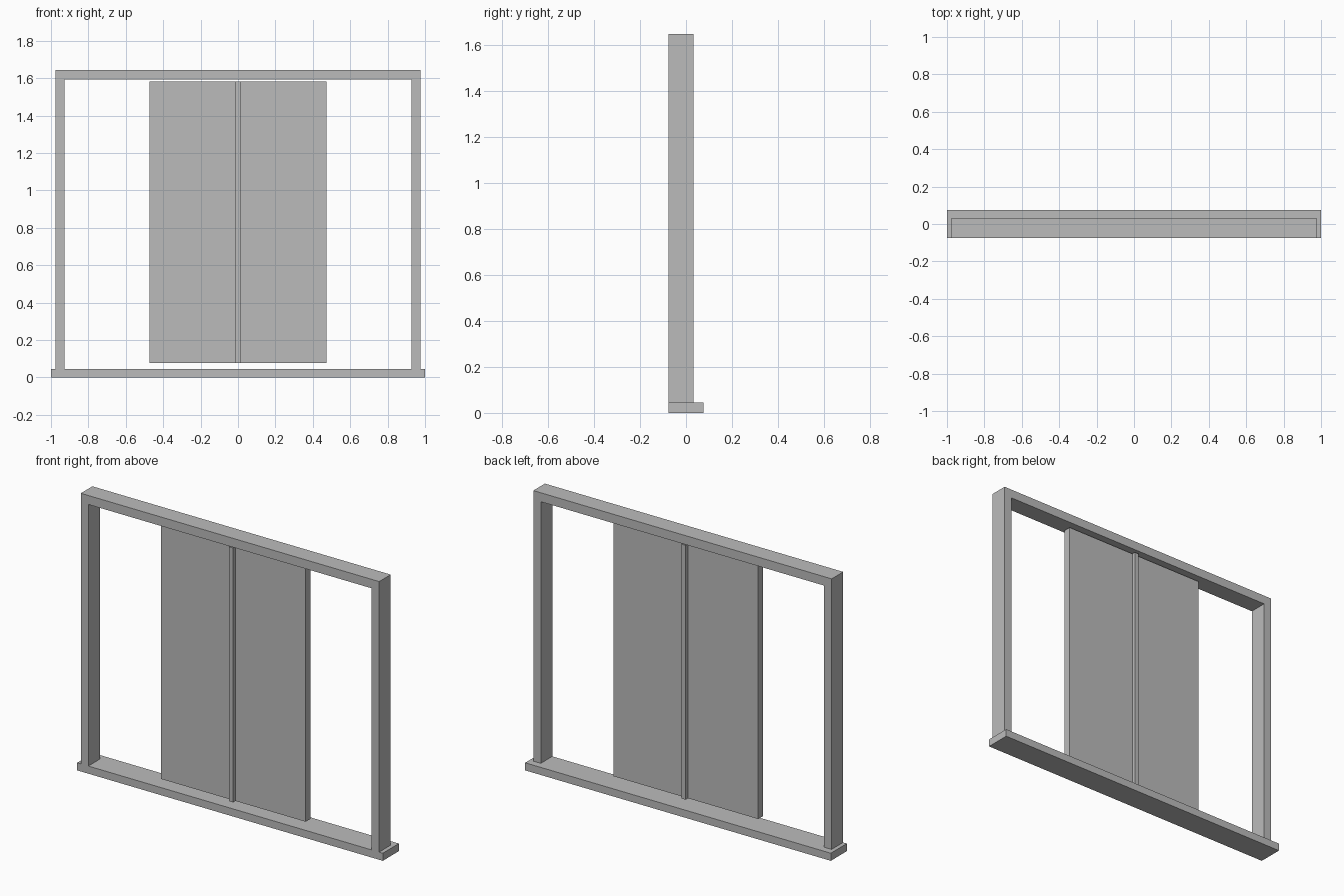
import bpy
import bmesh
from mathutils import Vector

cube = bpy.data.objects.get("Cube")
if cube:
    bpy.data.objects.remove(cube, do_unlink=True)

GREY = (0.5, 0.5, 0.5, 1.0)
grey = bpy.data.materials.new("plain_grey")
grey.use_nodes = True
grey.diffuse_color = GREY
grey.node_tree.nodes["Principled BSDF"].inputs["Base Color"].default_value = GREY


def finish(name, bm):
    bmesh.ops.recalc_face_normals(bm, faces=bm.faces)
    mesh = bpy.data.meshes.new(name)
    bm.to_mesh(mesh)
    bm.free()
    mesh.materials.append(grey)
    obj = bpy.data.objects.new(name, mesh)
    bpy.context.collection.objects.link(obj)
    return obj


def box(name, low, high):
    low, high = Vector(low), Vector(high)
    bm = bmesh.new()
    bmesh.ops.create_cube(bm, size=1)
    for v in bm.verts:
        v.co = (low + high) / 2 + v.co * (high - low)
    return finish(name, bm)


def extruded(name, outline, front, back):
    """Extrude an x-z outline along y."""
    bm = bmesh.new()
    face = bm.faces.new([bm.verts.new((x, front, z)) for x, z in outline])
    out = bmesh.ops.extrude_face_region(bm, geom=[face])
    moved = [g for g in out["geom"] if isinstance(g, bmesh.types.BMVert)]
    bmesh.ops.translate(bm, verts=moved, vec=(0, back - front, 0))
    return finish(name, bm)


FRONT, BACK = -0.075, 0.033
MID = (FRONT + BACK) / 2
SILL_TOP = 0.045
PANEL_LOW, PANEL_HIGH = 0.078, 1.582

# Sill, projecting past the frame at the back and both ends
box("sill", (-1, FRONT, 0), (1, 0.075, SILL_TOP))

# Jambs and head as one arch-shaped frame
half = [(0.976, SILL_TOP), (0.976, 1.645)]
inner = [(0.927, 1.592), (0.927, SILL_TOP)]
mirror = [(-x, z) for x, z in reversed(half)]
inner_mirror = [(-x, z) for x, z in reversed(inner)]
extruded("frame", half + mirror + inner_mirror + inner, FRONT, BACK)

# Pair of panels meeting at a thicker centre strip
STRIP = 0.0135
for name, x0, x1 in (("right_panel", -0.473, -STRIP), ("left_panel", STRIP, 0.473)):
    box(name, (x0, MID - 0.022, PANEL_LOW), (x1, MID + 0.022, PANEL_HIGH))
box("centre_strip", (-STRIP, MID - 0.044, PANEL_LOW), (STRIP, MID + 0.044, PANEL_HIGH))
